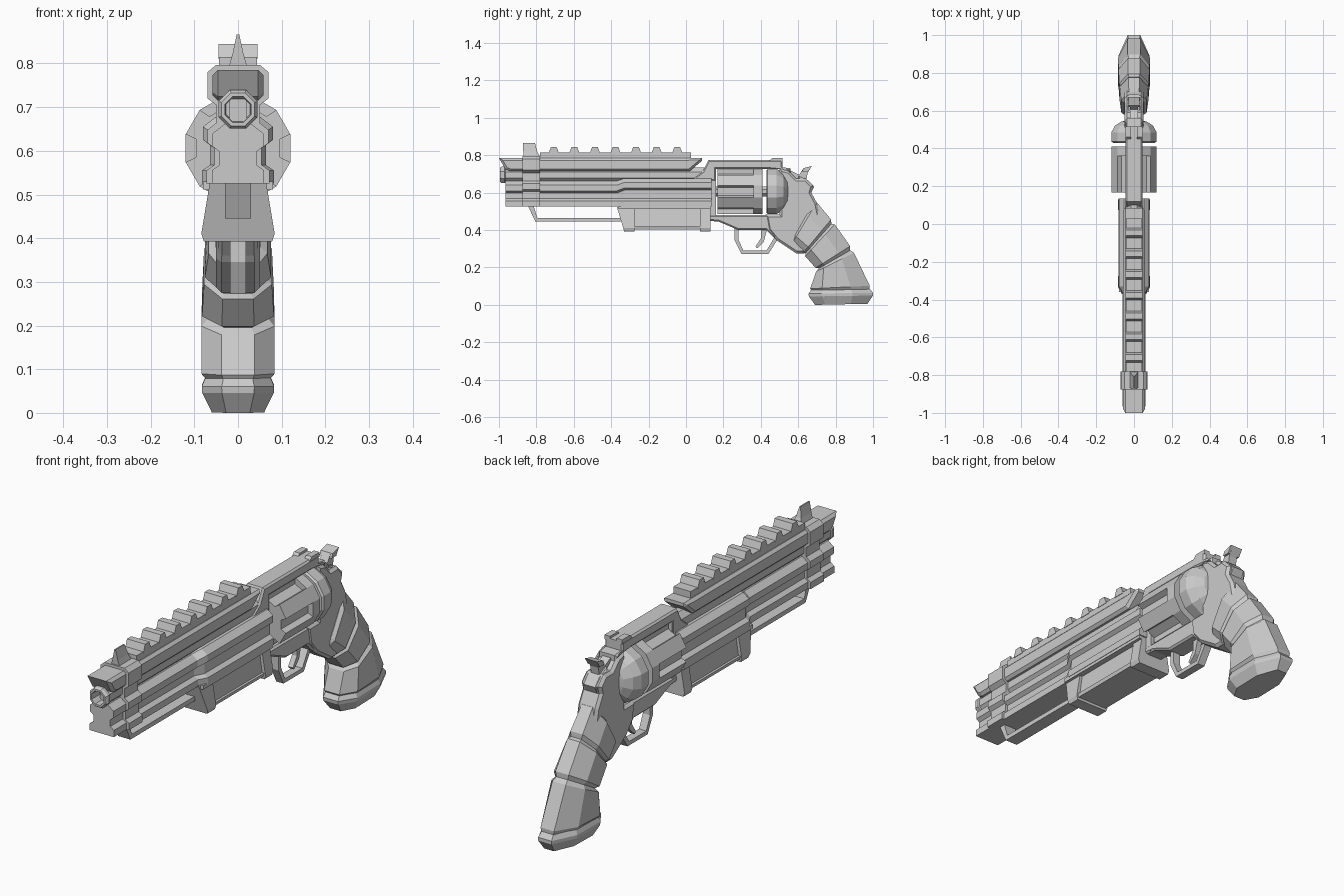
import bpy, bmesh, math
from mathutils import Vector

steel = bpy.data.materials.new("grey_steel")
steel.diffuse_color = (0.6, 0.6, 0.6, 1)


def finish(name, bm):
    bmesh.ops.remove_doubles(bm, verts=bm.verts, dist=0.0003)
    bmesh.ops.recalc_face_normals(bm, faces=bm.faces)
    me = bpy.data.meshes.new(name)
    bm.to_mesh(me)
    bm.free()
    me.materials.append(steel)
    ob = bpy.data.objects.new(name, me)
    bpy.context.collection.objects.link(ob)
    return ob


def loft(name, rings):
    """Skin a list of equal-length closed rings and cap both ends."""
    bm = bmesh.new()
    vs = [[bm.verts.new(p) for p in r] for r in rings]
    n = len(vs[0])
    for a, b in zip(vs, vs[1:]):
        for i in range(n):
            j = (i + 1) % n
            bm.faces.new((a[i], a[j], b[j], b[i]))
    bm.faces.new(vs[0])
    bm.faces.new(vs[-1])
    return finish(name, bm)


def prism(name, pts, w, c=0.0, x=0.0):
    """Side outline (y, z) extruded to half width w, with chamfered rims of size c."""
    bm = bmesh.new()
    a = [bm.verts.new((x - w + c, y, z)) for y, z in pts]
    b = [bm.verts.new((x + w - c, y, z)) for y, z in pts]
    n = len(pts)
    caps = [bm.faces.new(a), bm.faces.new(b)]
    for i in range(n):
        j = (i + 1) % n
        bm.faces.new((a[i], a[j], b[j], b[i]))
    bmesh.ops.recalc_face_normals(bm, faces=bm.faces)
    if c:
        for f in caps:
            bmesh.ops.inset_region(bm, faces=[f], thickness=c, depth=c, use_even_offset=True)
    return finish(name, bm)


def mirrored(half):
    return half + [(-x, z) for x, z in reversed(half)]


def section(name, half, stations):
    """Mirrored (x, z) cross-section swept along y; stations are (y, extra width, extra top)."""
    zmid = sum(z for _, z in half) / len(half)
    rings = []
    for y, dx, dz in stations:
        rings.append([(x + math.copysign(dx, x), y, z + (dz if z > zmid else 0))
                      for x, z in mirrored(half)])
    return loft(name, rings)


def lathe(name, prof, z0, n, phase=0.0):
    """Turned part along y from (y, radius) points."""
    return loft(name, [[(r * math.cos(phase + math.tau * i / n), y,
                         z0 + r * math.sin(phase + math.tau * i / n)) for i in range(n)]
                       for y, r in prof])


# Barrel with recessed muzzle
lathe("barrel", [(-0.94, 0.03), (-0.995, 0.032), (-0.995, 0.041), (-0.985, 0.048), (-0.97, 0.048),
                 (-0.965, 0.043), (0.13, 0.043)], 0.695, 8, math.pi / 8)

# Upper shroud with slanted ends
prism("barrel_shroud", [(-1.0, 0.785), (-0.965, 0.725), (-0.94, 0.715), (0.02, 0.715),
                        (0.085, 0.77), (0.085, 0.785)], 0.058, 0.012)

# Ribbed under-barrel body, widening toward the rear
rib = [(0.03, 0.662), (0.058, 0.64), (0.058, 0.61), (0.042, 0.598), (0.042, 0.568),
       (0.06, 0.555), (0.06, 0.525)]
section("under_barrel", rib, [(-0.965, 0, 0), (-0.37, 0, 0), (-0.33, 0.022, 0.015), (0.135, 0.022, 0.015)])
section("barrel_web", [(0.02, 0.72), (0.02, 0.63)], [(-0.95, 0, 0), (0.13, 0, 0)])

# Clamp band around the front end
section("band_lower", rib, [(-0.875, 0.012, 0.008), (-0.78, 0.012, 0.008)])
section("band_upper", [(0.05, 0.797), (0.07, 0.78), (0.07, 0.72), (0.05, 0.705), (0.05, 0.66)],
        [(-0.875, 0, 0), (-0.78, 0, 0)])

# Front sight blade, narrowing to its top
loft("front_sight", [[(w, a, z), (w, b, z), (-w, b, z), (-w, a, z)]
                     for w, a, b, z in [(0.022, -0.868, -0.78, 0.79), (0.013, -0.87, -0.795, 0.82),
                                        (0.003, -0.872, -0.808, 0.866)]])

# Top rail and its teeth
prism("top_rail", [(-0.78, 0.78), (0.028, 0.78), (0.028, 0.815), (-0.78, 0.815)], 0.043)
for i in range(7):
    y = -0.707 + i * 0.11
    prism("rail_tooth", [(y - 0.028, 0.81), (y + 0.028, 0.81), (y + 0.015, 0.845), (y - 0.015, 0.845)], 0.045)

# Lower lug: recessed core, two end blocks and a top strip
lug = [(0.064, 0.53), (0.084, 0.41), (0.078, 0.392)]
section("lug_core", [(0.052, 0.53), (0.068, 0.415), (0.06, 0.405)], [(-0.32, 0, 0), (0.1, 0, 0)])
section("lug_rear_block", lug, [(0.075, 0, 0), (0.13, 0, 0)])
loft("lug_front_block", [[(x, y, z) for x, z in mirrored(lug)] if y > -0.3 else
                         [(x, y - (z - 0.392) * 0.3, z) for x, z in mirrored(lug)]
                         for y in (-0.33, -0.275)])
section("lug_top_strip", [(0.08, 0.53), (0.08, 0.512)], [(-0.36, 0, 0), (0.13, 0, 0)])
section("lug_bottom_strip", [(0.078, 0.42), (0.074, 0.404)], [(-0.3, 0, 0), (0.1, 0, 0)])

# Guide rod below the barrel
prism("guide_rod", [(-0.845, 0.53), (-0.805, 0.445), (-0.32, 0.445), (-0.32, 0.465),
                    (-0.795, 0.465), (-0.815, 0.53)], 0.03)

# Frame around the cylinder window
prism("frame_top", [(0.03, 0.67), (0.09, 0.715), (0.12, 0.775), (0.515, 0.775), (0.515, 0.735),
                    (0.56, 0.73), (0.56, 0.70), (0.53, 0.726), (0.16, 0.726), (0.16, 0.66)], 0.045, 0.008)
prism("frame_front", [(0.1, 0.7), (0.16, 0.73), (0.16, 0.45), (0.1, 0.47)], 0.042)
prism("frame_bottom", [(0.12, 0.48), (0.45, 0.48), (0.5, 0.37), (0.47, 0.36), (0.43, 0.40),
                       (0.28, 0.40), (0.175, 0.445), (0.12, 0.45)], 0.045, 0.008)
prism("frame_rear", [(0.425, 0.482), (0.50, 0.482), (0.50, 0.73), (0.55, 0.715), (0.59, 0.675),
                     (0.64, 0.675), (0.68, 0.635), (0.67, 0.60), (0.70, 0.545), (0.72, 0.45),
                     (0.63, 0.275), (0.59, 0.275), (0.485, 0.345), (0.44, 0.40)], 0.05, 0.012)
for s in (-1, 1):
    prism("rear_sight", [(0.44, 0.765), (0.515, 0.765), (0.515, 0.785), (0.46, 0.785)], 0.014, x=s * 0.03)
prism("tang", [(0.60, 0.69), (0.655, 0.665), (0.685, 0.632), (0.67, 0.60), (0.61, 0.64)], 0.036, 0.008)

# Fluted cylinder: twelve sides, every second side grooved
zc, r = 0.606, 0.124
outline = []
for k in range(6):
    m = math.radians(60 * k)
    for rad, deg in ((r, -15), (0.098, -12), (0.098, 12), (r, 15)):
        t = m + math.radians(deg)
        outline.append((rad * math.cos(t), zc + rad * math.sin(t)))
loft("cylinder_fluted", [[(x, y, z) for x, z in outline] for y in (0.168, 0.362)])
lathe("cylinder_rear", [(0.36, r), (0.41, r)], zc, 12, math.pi / 12)
lathe("cylinder_pin", [(0.13, 0.03), (0.45, 0.03)], zc, 8, math.pi / 8)
lathe("recoil_shield", [(0.43, 0.116), (0.437, r), (0.485, r), (0.52, 0.105), (0.542, 0.07), (0.55, 0.03)],
      zc, 12, math.pi / 12)

# Hammer with wider spur
prism("hammer", [(0.59, 0.65), (0.545, 0.715), (0.565, 0.715), (0.605, 0.695), (0.628, 0.73),
                 (0.672, 0.742), (0.65, 0.705), (0.64, 0.65)], 0.02)
prism("hammer_spur", [(0.62, 0.712), (0.628, 0.731), (0.673, 0.743), (0.653, 0.712)], 0.03)

# Trigger guard and trigger
prism("trigger_guard", [(0.26, 0.41), (0.26, 0.345), (0.297, 0.272), (0.44, 0.272), (0.49, 0.35),
                        (0.475, 0.365), (0.43, 0.29), (0.307, 0.29), (0.28, 0.35), (0.28, 0.41)], 0.018)
prism("trigger", [(0.40, 0.41), (0.40, 0.355), (0.372, 0.312), (0.38, 0.302), (0.415, 0.335),
                  (0.435, 0.41)], 0.012)


# Grip: stepped bands, each with an eight-sided section from front point to rear point
def grip_ring(front, rear, w, inset=0.0):
    f, b = Vector(front), Vector(rear)
    d = (b - f).normalized() * inset
    f, b, w = f + d, b - d, w - inset
    half = [(0.45, 0), (1, 0.2), (1, 0.68), (0.4, 1)]
    ring = [(x * w, *f.lerp(b, t)) for x, t in half]
    return ring + [(-x, y, z) for x, y, z in reversed(ring)]


cuts = [((0.555, 0.325), (0.69, 0.56), 0.066), ((0.63, 0.268), (0.785, 0.445), 0.077),
        ((0.70, 0.19), (0.888, 0.30), 0.083), ((0.66, 0.075), (0.993, 0.08), 0.084)]
for i in range(3):
    (f0, b0, w0), (f1, b1, w1) = cuts[i], cuts[i + 1]

    def between(t, inset=0.0):
        return grip_ring(Vector(f0).lerp(Vector(f1), t), Vector(b0).lerp(Vector(b1), t),
                         w0 + (w1 - w0) * t, inset)
    loft("grip_band_%d" % (i + 1), [between(0, 0.014), between(0.1), between(0.9), between(1.02, 0.014)])
loft("grip_base", [grip_ring((0.662, 0.085), (0.99, 0.09), 0.084, 0.012),
                   grip_ring((0.655, 0.06), (1.0, 0.065), 0.083),
                   grip_ring((0.657, 0.045), (1.0, 0.05), 0.082),
                   grip_ring((0.69, 0.0), (0.97, 0.006), 0.06)])
